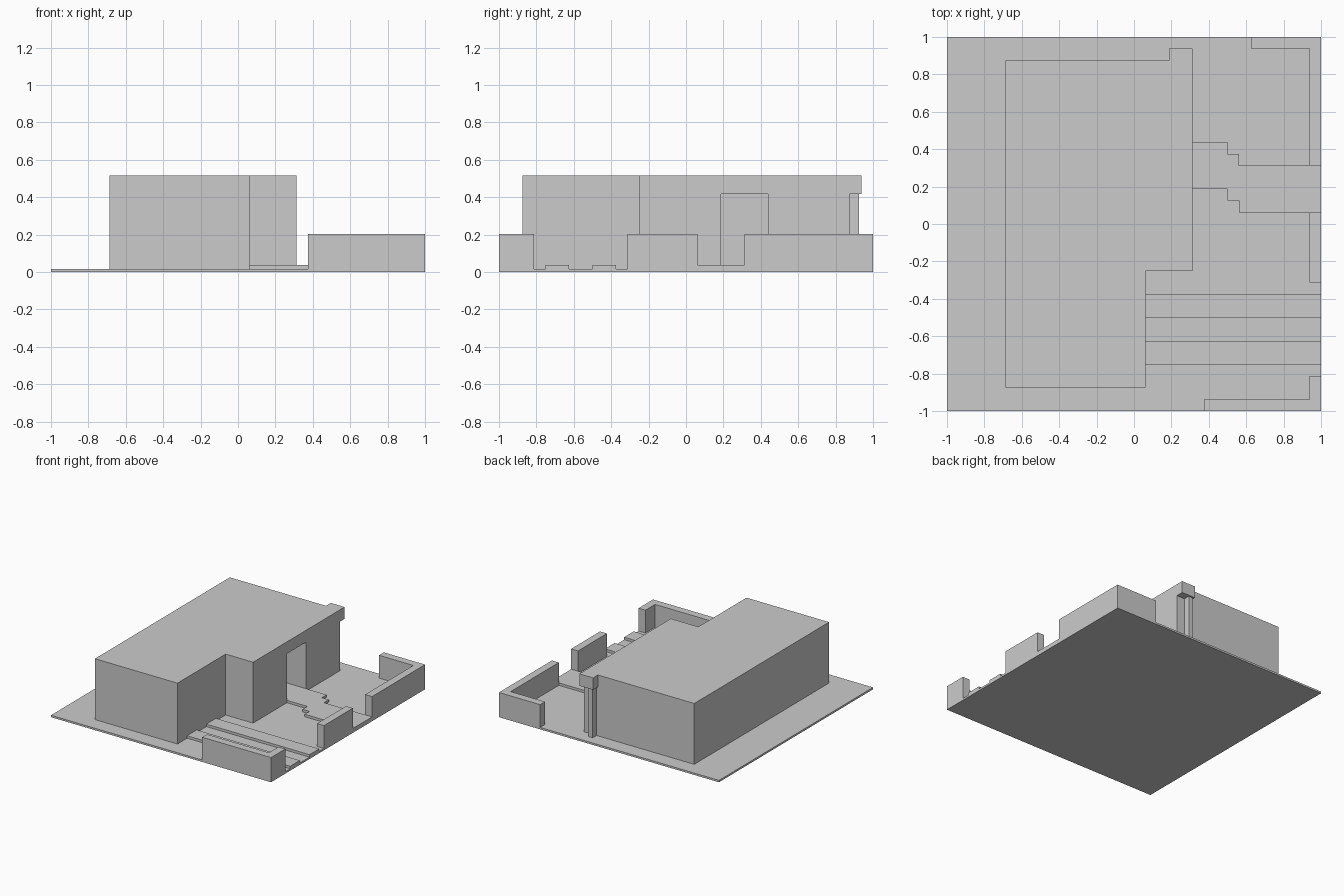
import bpy, bmesh

if "Cube" in bpy.data.objects:
    bpy.data.objects.remove(bpy.data.objects["Cube"])

BASE, PAVE, WALL, LINTEL, ROOF = 0.0156, 0.036, 0.203, 0.418, 0.516


def prism(name, pts, z0, z1):
    """Extrude a flat outline from z0 up to z1."""
    bm = bmesh.new()
    face = bm.faces.new([bm.verts.new((x, y, z0)) for x, y in pts])
    ext = bmesh.ops.extrude_face_region(bm, geom=[face])
    top = [v for v in ext["geom"] if isinstance(v, bmesh.types.BMVert)]
    bmesh.ops.translate(bm, verts=top, vec=(0, 0, z1 - z0))
    bmesh.ops.recalc_face_normals(bm, faces=bm.faces)
    mesh = bpy.data.meshes.new(name)
    bm.to_mesh(mesh)
    bm.free()
    obj = bpy.data.objects.new(name, mesh)
    bpy.context.collection.objects.link(obj)
    return obj


def box(name, x0, x1, y0, y1, z0, z1):
    return prism(name, [(x0, y0), (x1, y0), (x1, y1), (x0, y1)], z0, z1)


# Ground plot
box("ground_slab", -1, 1, -1, 1, 0, BASE)

# L-shaped house block with a deep entrance recess
house = prism("house", [(-0.6875, -0.875), (0.0625, -0.875), (0.0625, -0.25),
                        (0.3125, -0.25), (0.3125, 0.875), (-0.6875, 0.875)], BASE, ROOF)
cutter = box("entrance_cutter", 0.0625, 0.4, 0.1875, 0.4375, PAVE, LINTEL)
cutter.hide_render = True
mod = house.modifiers.new("entrance", 'BOOLEAN')
mod.operation = 'DIFFERENCE'
mod.solver = 'EXACT'
mod.object = cutter
bpy.context.view_layer.objects.active = house
bpy.ops.object.modifier_apply(modifier=mod.name)
bpy.data.objects.remove(cutter)

# Rear projecting box on its narrow post
box("rear_projection", 0.1875, 0.3125, 0.875, 0.9375, LINTEL, ROOF)
box("rear_post", 0.2, 0.2375, 0.875, 0.925, BASE, LINTEL)

# Stepped-edge entrance path
edge = [(0.3125, 0.4375), (0.5, 0.4375), (0.5, 0.375),
        (0.5625, 0.375), (0.5625, 0.3125), (1, 0.3125)]
lower = [(1, 0.0625), (0.5625, 0.0625), (0.5625, 0.125),
         (0.5, 0.125), (0.5, 0.1875), (0.3125, 0.1875)]
prism("entrance_path", edge + lower, BASE, PAVE)

# Two driveway strips
for i, y in enumerate((-0.75, -0.5)):
    box(f"driveway_strip_{i + 1}", 0.0625, 1, y, y + 0.125, BASE, PAVE)

# Garden walls: two corner pieces and one straight piece
for name, s, x0, y1 in (("back_garden_wall", 1, 0.625, 0.3125),
                        ("front_garden_wall", -1, 0.375, -0.8125)):
    prism(name, [(x0, s), (1, s), (1, y1), (0.9375, y1),
                 (0.9375, s * 0.9375), (x0, s * 0.9375)], BASE, WALL)
box("side_garden_wall", 0.9375, 1, -0.3125, 0.0625, BASE, WALL)
